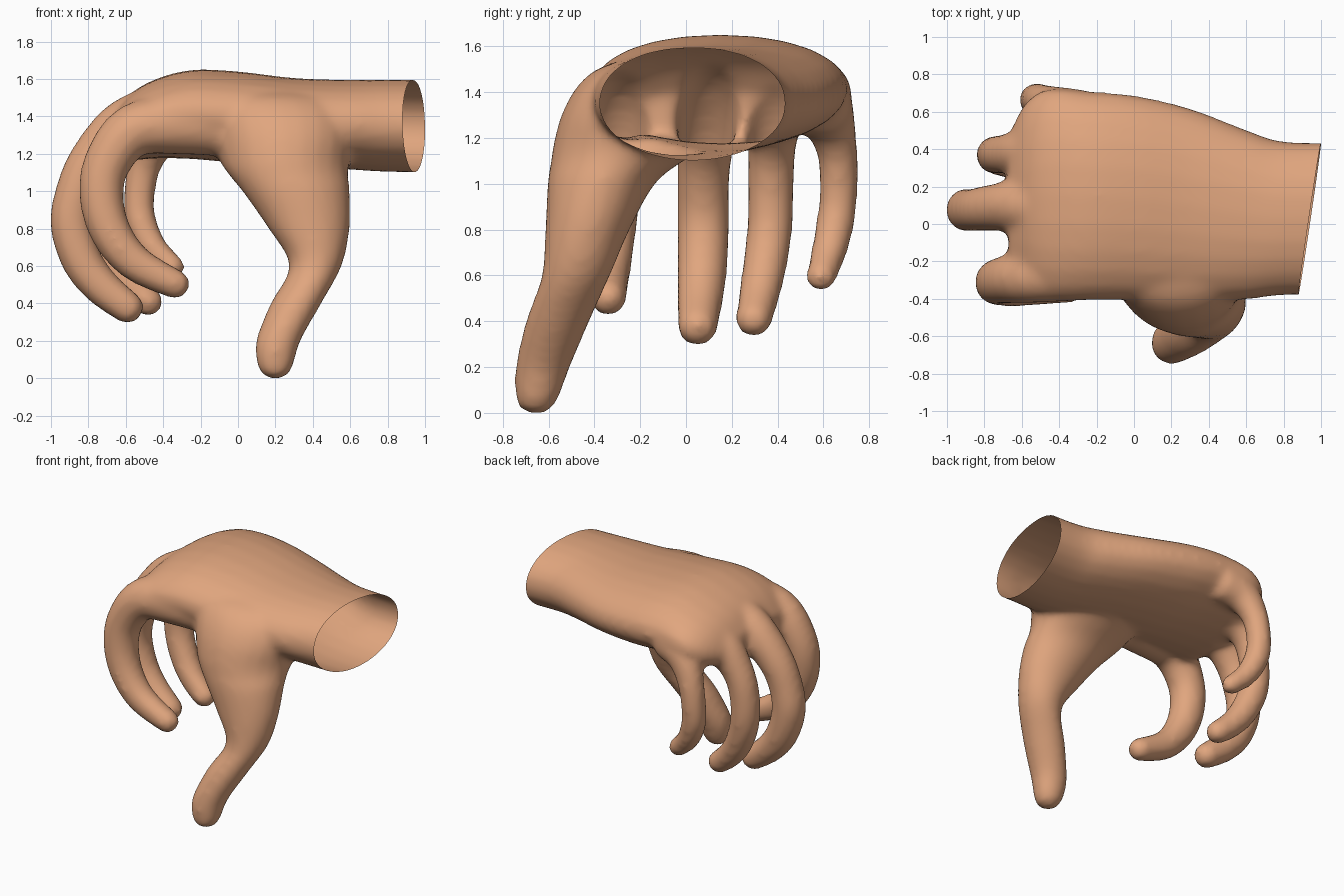
import bpy, bmesh, math
from mathutils import Vector

cube = bpy.data.objects.get("Cube")
if cube:
    bpy.data.objects.remove(cube, do_unlink=True)

skin = bpy.data.materials.new("warm_skin")
skin.use_nodes = True
skin.diffuse_color = (0.75, 0.38, 0.21, 1)
skin.node_tree.nodes["Principled BSDF"].inputs["Base Color"].default_value = skin.diffuse_color

SIDES = 24
bm = bmesh.new()


def refine(rows, steps=4):
    """Smooth interpolation through the section rows."""
    out = []
    for i in range(len(rows) - 1):
        a, b, c, d = (rows[max(0, min(len(rows) - 1, i + k))] for k in (-1, 0, 1, 2))
        for s in range(steps):
            t = s / steps
            out.append([0.5 * (2 * q + (r - p) * t + (2 * p - 5 * q + 4 * r - w) * t * t
                               + (3 * q - p - 3 * r + w) * t ** 3)
                        for p, q, r, w in zip(a, b, c, d)])
    return out + [list(rows[-1])]


def loft(sections, upper=2.0, lower=2.0):
    """Closed skin over (centre, axis, axis) sections, rounder or squarer per half."""
    rings = []
    for centre, u, v in sections:
        ring = []
        for k in range(SIDES):
            a = 2 * math.pi * k / SIDES
            c, s = math.cos(a), math.sin(a)
            e = 2 / (upper if s > 0 else lower)
            ring.append(bm.verts.new(centre + u * math.copysign(abs(c) ** e, c)
                                     + v * math.copysign(abs(s) ** e, s)))
        rings.append(ring)
    faces = [bm.faces.new(rings[0][::-1]), bm.faces.new(rings[-1])]
    for r0, r1 in zip(rings, rings[1:]):
        for k in range(SIDES):
            n = (k + 1) % SIDES
            faces.append(bm.faces.new((r0[k], r0[n], r1[n], r1[k])))
    bmesh.ops.recalc_face_normals(bm, faces=faces)


def finger(rows):
    """Round tube along x, y, z, radius rows with a domed tip."""
    pts = refine(rows)
    sections = []
    for i, p in enumerate(pts):
        tangent = Vector(pts[min(i + 1, len(pts) - 1)][:3]) - Vector(pts[max(i - 1, 0)][:3])
        tangent.normalize()
        u = Vector((0, 1, 0))
        u = (u - tangent * u.dot(tangent)).normalized()
        sections.append((Vector(p[:3]), u * p[3], tangent.cross(u) * p[3]))
    c, u, v = sections[-1]
    for a in (0.4, 0.8, 1.15, 1.45):
        sections.append((c + tangent * p[3] * math.sin(a) * 0.9, u * math.cos(a), v * math.cos(a)))
    loft(sections)


# Wrist and palm: x, centre y, centre z, half width, half height
palm = [(1.15, .03, 1.345, .408, .247), (.8, .03, 1.35, .412, .247),
        (.6, .05, 1.355, .455, .24), (.3, .1, 1.37, .52, .235),
        (0, .14, 1.395, .55, .245), (-.25, .15, 1.41, .56, .238),
        (-.45, .16, 1.385, .565, .21), (-.58, .15, 1.34, .5, .175),
        (-.67, .11, 1.3, .37, .1)]
loft([(Vector((x, y, z)), Vector((0, w, 0)), Vector((0, 0, h)))
      for x, y, z, w, h in refine(palm)], 2.15, 2)

# Thumb with its broad base: z, centre x, centre y, half sizes
thumb = [(0, .2, -.655, .04, .04), (.025, .2, -.655, .075, .075),
         (.08, .2, -.648, .1, .098), (.2, .215, -.625, .12, .12),
         (.4, .31, -.56, .137, .14), (.6, .415, -.48, .14, .15),
         (.8, .38, -.43, .218, .185), (1, .31, -.37, .288, .235),
         (1.1, .265, -.3, .325, .29), (1.17, .25, -.24, .35, .34),
         (1.3, .245, -.2, .38, .345), (1.42, .23, -.15, .39, .33),
         (1.5, .2, -.1, .36, .29), (1.55, .17, -.04, .27, .2)]
loft([(Vector((x, y, z)), Vector((w, 0, 0)), Vector((0, d, 0)))
      for z, x, y, w, d in refine(thumb)])

# Index (with the palm edge behind it), middle, ring and little fingers
finger([(0, -.22, 1.33, .15), (-.3, -.25, 1.355, .16), (-.56, -.28, 1.325, .143),
        (-.7, -.3, 1.15, .126), (-.73, -.315, .97, .119), (-.68, -.33, .78, .111),
        (-.55, -.34, .615, .098), (-.33, -.34, .5, .08)])
finger([(-.4, .1, 1.43, .15), (-.61, .1, 1.35, .14), (-.78, .085, 1.17, .122),
        (-.86, .075, 1, .115), (-.89, .075, .82, .115), (-.83, .07, .62, .11),
        (-.72, .06, .48, .1), (-.585, .05, .375, .088)])
finger([(-.36, .39, 1.41, .15), (-.55, .385, 1.33, .135), (-.68, .375, 1.17, .108),
        (-.735, .37, 1, .102), (-.735, .365, .8, .1), (-.67, .34, .62, .096),
        (-.58, .315, .495, .088), (-.475, .295, .405, .08)])
finger([(-.28, .58, 1.36, .14), (-.42, .62, 1.29, .118), (-.5, .66, 1.14, .09),
        (-.53, .665, .95, .084), (-.515, .65, .82, .084), (-.45, .62, .69, .077),
        (-.345, .588, .59, .066)])

# Fuse everything into one soft skin
source = bpy.data.meshes.new("hand")
bm.to_mesh(source)
bm.free()
hand = bpy.data.objects.new("hand", source)
bpy.context.collection.objects.link(hand)
remesh = hand.modifiers.new("fuse", 'REMESH')
remesh.mode = 'VOXEL'
remesh.voxel_size = 0.022
smooth = hand.modifiers.new("soften", 'SMOOTH')
smooth.factor = 0.5
smooth.iterations = 12
graph = bpy.context.evaluated_depsgraph_get()
skin_mesh = bpy.data.meshes.new_from_object(hand.evaluated_get(graph))
hand.modifiers.clear()
hand.data = skin_mesh

# Slanted open end of the wrist
bm = bmesh.new()
bm.from_mesh(skin_mesh)
bmesh.ops.bisect_plane(bm, geom=bm.verts[:] + bm.edges[:] + bm.faces[:],
                       plane_co=(0.94, 0.03, 1.35), plane_no=(1, -0.148, 0.02), clear_outer=True)
for f in bm.faces:
    f.smooth = True
    f.material_index = 0
bm.to_mesh(skin_mesh)
bm.free()
skin_mesh.materials.clear()
skin_mesh.materials.append(skin)
